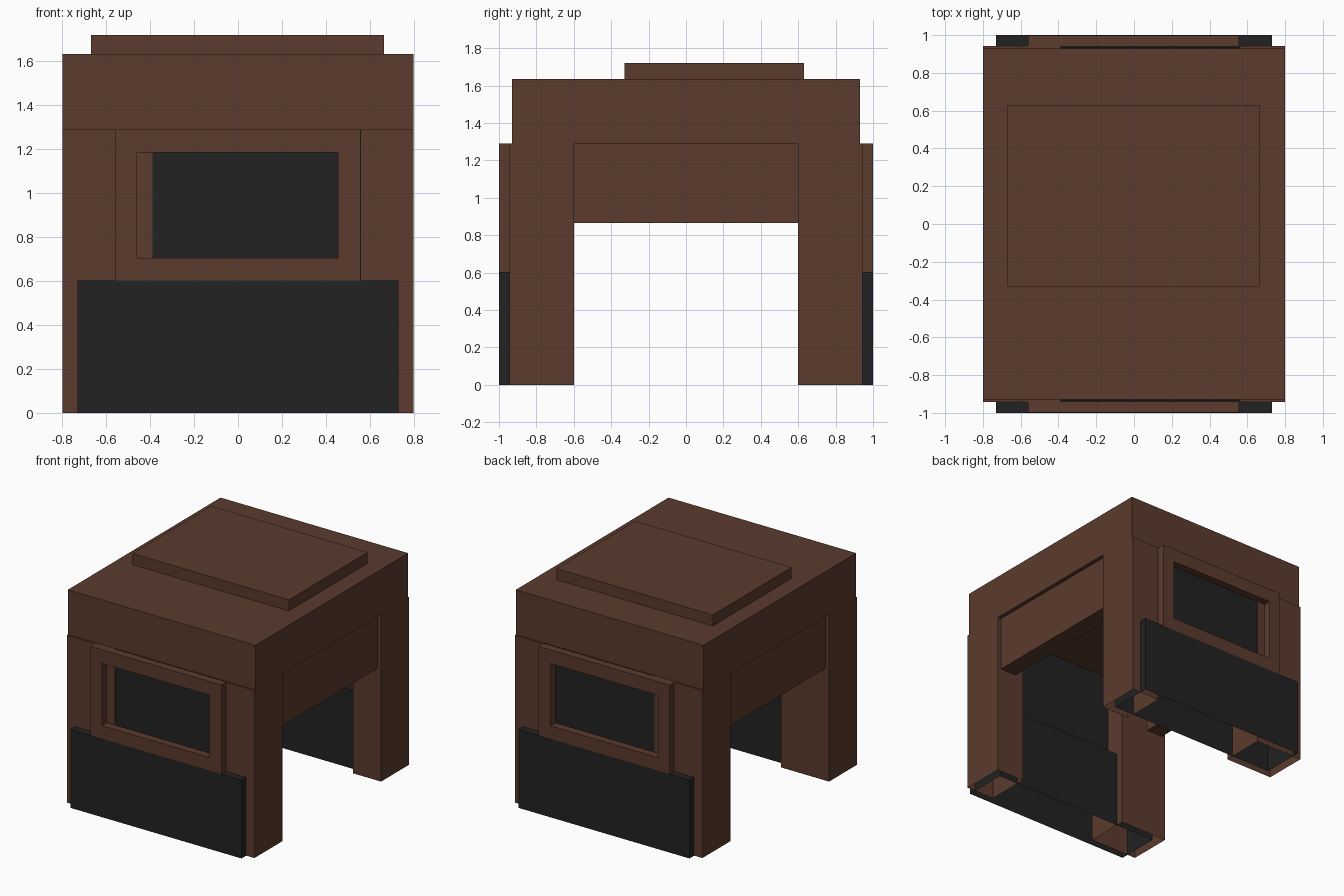
import bpy, bmesh

if "Cube" in bpy.data.objects:
    bpy.data.objects.remove(bpy.data.objects["Cube"])


def material(name, rgb):
    m = bpy.data.materials.new(name)
    m.diffuse_color = (*rgb, 1.0)
    m.use_nodes = True
    m.node_tree.nodes["Principled BSDF"].inputs["Base Color"].default_value = m.diffuse_color
    return m


BROWN = material("dark_brown", (0.105, 0.043, 0.027))
BLACK = material("charcoal", (0.016, 0.016, 0.016))


def finish(name, bm, mat):
    bmesh.ops.recalc_face_normals(bm, faces=bm.faces)
    me = bpy.data.meshes.new(name)
    bm.to_mesh(me)
    bm.free()
    me.materials.append(mat)
    ob = bpy.data.objects.new(name, me)
    bpy.context.collection.objects.link(ob)
    return ob


def box(name, xs, ys, zs, mat, open_bottom=False):
    """Axis-aligned box between the given limits, optionally hollow from below."""
    bm = bmesh.new()
    bmesh.ops.create_cube(bm, size=1.0)
    for v in bm.verts:
        for i, (a, b) in enumerate((xs, ys, zs)):
            v.co[i] = max(a, b) if v.co[i] > 0 else min(a, b)
    bmesh.ops.recalc_face_normals(bm, faces=bm.faces)
    if open_bottom:
        low = [f for f in bm.faces if f.normal.z < -0.9]
        bmesh.ops.delete(bm, geom=low, context='FACES_ONLY')
    return finish(name, bm, mat)


def frame(name, outer, inner, ys, mat):
    """Rectangular ring in the xz plane; outer and inner are (x0, x1, z0, z1)."""
    bm = bmesh.new()

    def loop(r, y):
        x0, x1, z0, z1 = r
        return [bm.verts.new((x, y, z)) for x, z in
                ((x0, z0), (x1, z0), (x1, z1), (x0, z1))]

    loops = [loop(outer, ys[0]), loop(inner, ys[0]),
             loop(inner, ys[1]), loop(outer, ys[1])]
    for k in range(4):
        a, b = loops[k], loops[(k + 1) % 4]
        for i in range(4):
            j = (i + 1) % 4
            bm.faces.new((a[i], a[j], b[j], b[i]))
    return finish(name, bm, mat)


# Roof slab and the raised plate on it
box("roof", (-0.8, 0.8), (-0.93, 0.93), (1.29, 1.635), BROWN)
box("roof_plate", (-0.67, 0.665), (-0.33, 0.63), (1.635, 1.72), BROWN)

# Front and back ends
for end, s in (("front", -1), ("back", 1)):
    # Hollow legs, the left ones wider
    box(end + "_left_leg", (-0.8, -0.39), (s * 0.6, s * 0.943), (0, 1.29), BROWN, True)
    box(end + "_right_leg", (0.56, 0.8), (s * 0.6, s * 0.943), (0, 1.29), BROWN, True)
    # Dark lower block and the dark pane above it
    box(end + "_lower_block", (-0.73, 0.73), (s * 0.66, s * 1.0), (0, 0.603), BLACK, True)
    box(end + "_window_pane", (-0.39, 0.56), (s * 0.76, s * 0.938), (0.603, 1.29), BLACK)
    # Raised window frame
    frame(end + "_window_frame", (-0.56, 0.557, 0.6, 1.29),
          (-0.46, 0.455, 0.705, 1.185), (s * 0.999, s * 0.94), BROWN)

# Recessed panels over the side openings
for side, s in (("left", -1), ("right", 1)):
    box(side + "_side_panel", (s * 0.63, s * 0.77), (-0.6, 0.6), (0.865, 1.29), BROWN)
